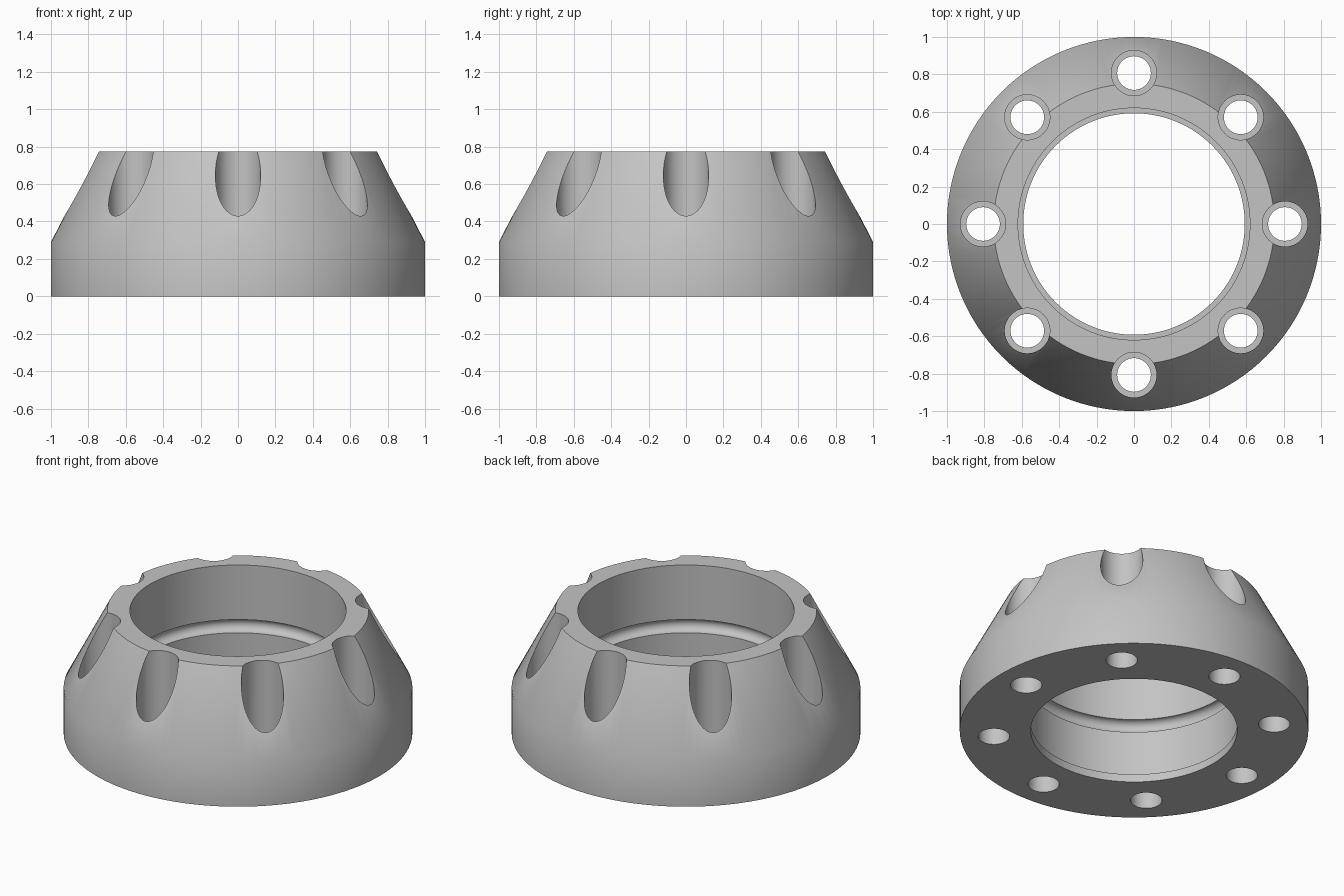
import bpy, bmesh
from math import cos, sin, pi, radians

cube = bpy.data.objects.get("Cube")
if cube:
    bpy.data.objects.remove(cube, do_unlink=True)

HEIGHT = 0.775
HOLE_COUNT = 8
HOLE_CIRCLE = 0.807


def add_lathe(bm, profile, steps, center=(0, 0), closed=False):
    """Revolve (radius, z) points; open profiles begin and end with a cap."""
    rings = []
    for r, z in profile:
        rings.append([bm.verts.new((center[0] + r * cos(2 * pi * i / steps),
                                    center[1] + r * sin(2 * pi * i / steps), z))
                      for i in range(steps)])
    pairs = list(zip(rings, rings[1:]))
    if closed:
        pairs.append((rings[-1], rings[0]))
    else:
        bm.faces.new(rings[0][::-1])
        bm.faces.new(rings[-1])
    for low, high in pairs:
        for i in range(steps):
            j = (i + 1) % steps
            bm.faces.new((low[i], low[j], high[j], high[i]))


def make_object(name, bm):
    bmesh.ops.recalc_face_normals(bm, faces=bm.faces)
    mesh = bpy.data.meshes.new(name)
    bm.to_mesh(mesh)
    bm.free()
    obj = bpy.data.objects.new(name, mesh)
    bpy.context.collection.objects.link(obj)
    return obj


# Tapered ring body: outer wall, top, bore with round seal groove, bottom lip
bore, groove = 0.62, 0.042
profile = [(0.592, 0), (1, 0), (1, 0.29), (0.75, HEIGHT), (bore, HEIGHT)]
for k in range(13):
    a = pi * k / 12
    profile.append((bore + groove * sin(a), HEIGHT / 2 + groove * cos(a)))
profile += [(bore, 0.05), (0.592, 0.05)]
bm = bmesh.new()
add_lathe(bm, profile, 128, closed=True)
body = make_object("tapered_ring", bm)

# Stepped pins that cut the bolt holes and their counterbores
bm = bmesh.new()
for n in range(HOLE_COUNT):
    a = 2 * pi * n / HOLE_COUNT
    add_lathe(bm, [(0.09, -0.1), (0.09, 0.29), (0.121, 0.29), (0.121, 1)], 48,
              center=(HOLE_CIRCLE * cos(a), HOLE_CIRCLE * sin(a)))
cutter = make_object("bolt_hole_cutter", bm)
cutter.hide_render = True

cut = body.modifiers.new("bolt_holes", 'BOOLEAN')
cut.operation = 'DIFFERENCE'
cut.solver = 'EXACT'
cut.object = cutter

bpy.ops.object.select_all(action='DESELECT')
body.select_set(True)
bpy.context.view_layer.objects.active = body
bpy.ops.object.modifier_apply(modifier=cut.name)
bpy.data.objects.remove(cutter, do_unlink=True)

# Plain grey metal
grey = bpy.data.materials.new("plain_grey")
grey.use_nodes = True
color = (0.55, 0.55, 0.55, 1)
grey.diffuse_color = color
grey.node_tree.nodes["Principled BSDF"].inputs["Base Color"].default_value = color
body.data.materials.clear()
body.data.materials.append(grey)

bpy.ops.object.shade_smooth_by_angle(angle=radians(30))
